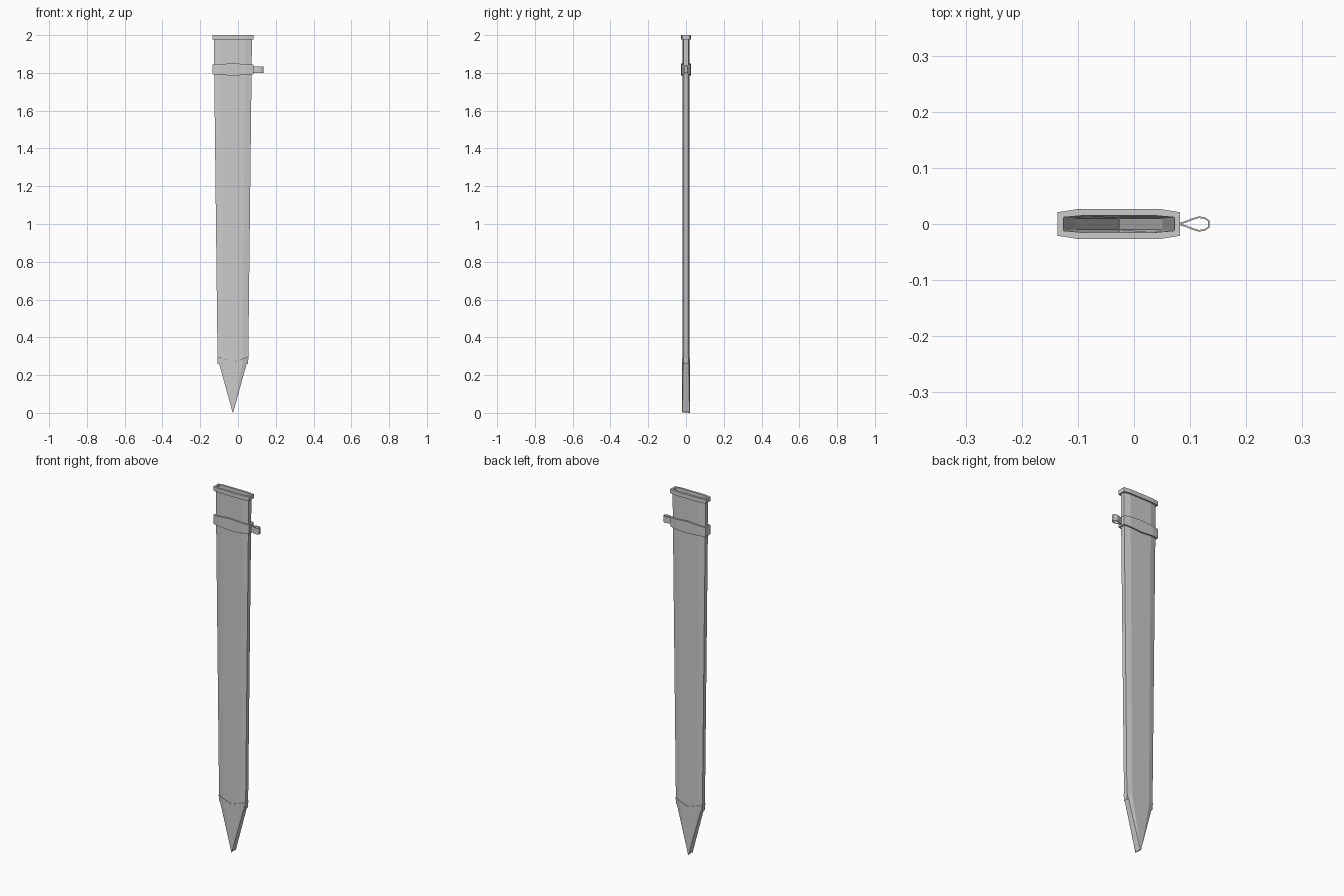
import bpy

if "Cube" in bpy.data.objects:
    bpy.data.objects.remove(bpy.data.objects["Cube"])

CX = -0.027  # centre line of the scabbard


def section(hw, y_edge, y_flat, z_mid, z_end, chamfer=0.35):
    """Ten-point flattened ring; z runs from the middle to the side edges."""
    xi = hw * (1 - chamfer)
    zi = z_mid + (z_end - z_mid) * (1 - chamfer)
    return [(CX + hw, -y_edge, z_end), (CX + hw, y_edge, z_end),
            (CX + xi, y_flat, zi), (CX, y_flat, z_mid), (CX - xi, y_flat, zi),
            (CX - hw, y_edge, z_end), (CX - hw, -y_edge, z_end),
            (CX - xi, -y_flat, zi), (CX, -y_flat, z_mid), (CX + xi, -y_flat, zi)]


def loft(name, rings, loop=False, cap_start=False, cap_end=False):
    n = len(rings[0])
    verts = [p for r in rings for p in r]
    faces = []
    for i in range(len(rings) if loop else len(rings) - 1):
        a, b = i * n, (i + 1) % len(rings) * n
        for k in range(n):
            m = (k + 1) % n
            faces.append((a + k, a + m, b + m, b + k))
    if cap_start:
        faces.append(tuple(reversed(range(n))))
    if cap_end:
        faces.append(tuple(range(len(verts) - n, len(verts))))
    me = bpy.data.meshes.new(name)
    me.from_pydata(verts, [], faces)
    me.update()
    ob = bpy.data.objects.new(name, me)
    bpy.context.collection.objects.link(ob)
    return ob


# Hollow tapering sheath: up the outside, over the rim, down the inside to the tip
loft("sheath_body", [
    section(0.081, 0.011, 0.018, 0.26, 0.26),
    section(0.101, 0.012, 0.019, 1.99, 1.99),
    section(0.098, 0.011, 0.015, 1.99, 1.99),
    section(0.078, 0.010, 0.014, 0.29, 0.29),
    section(0.001, 0.010, 0.014, 0.03, 0.03)], cap_end=True)

# Pointed chape with a V-shaped upper edge
loft("chape_tip", [
    section(0.002, 0.018, 0.020, 0.0, 0.004),
    section(0.083, 0.014, 0.020, 0.268, 0.297),
    section(0.079, 0.010, 0.017, 0.268, 0.297)], cap_start=True)

# Collar around the mouth
loft("mouth_collar", [
    section(0.109, 0.021, 0.027, 1.977, 1.977),
    section(0.109, 0.021, 0.027, 2.0, 2.0),
    section(0.099, 0.012, 0.015, 2.0, 2.0),
    section(0.099, 0.012, 0.015, 1.977, 1.977)], loop=True)

# Hanging band, slightly narrower at the side edges
loft("hanger_band", [
    section(0.108, 0.021, 0.027, 1.785, 1.793),
    section(0.108, 0.021, 0.027, 1.851, 1.843),
    section(0.097, 0.011, 0.017, 1.851, 1.843),
    section(0.097, 0.011, 0.017, 1.785, 1.793)], loop=True)

# Teardrop belt loop on the right side of the band
half = [(0.080, 0.001), (0.090, 0.003), (0.105, 0.009),
        (0.115, 0.012), (0.125, 0.011), (0.133, 0.006)]
path = half + [(x, -y) for x, y in reversed(half)]
strip = loft("belt_loop", [[(x, y, z) for x, y in reversed(path)] for z in (1.835, 1.800)])
mod = strip.modifiers.new("thickness", 'SOLIDIFY')
mod.thickness = 0.003
mod.offset = 0
